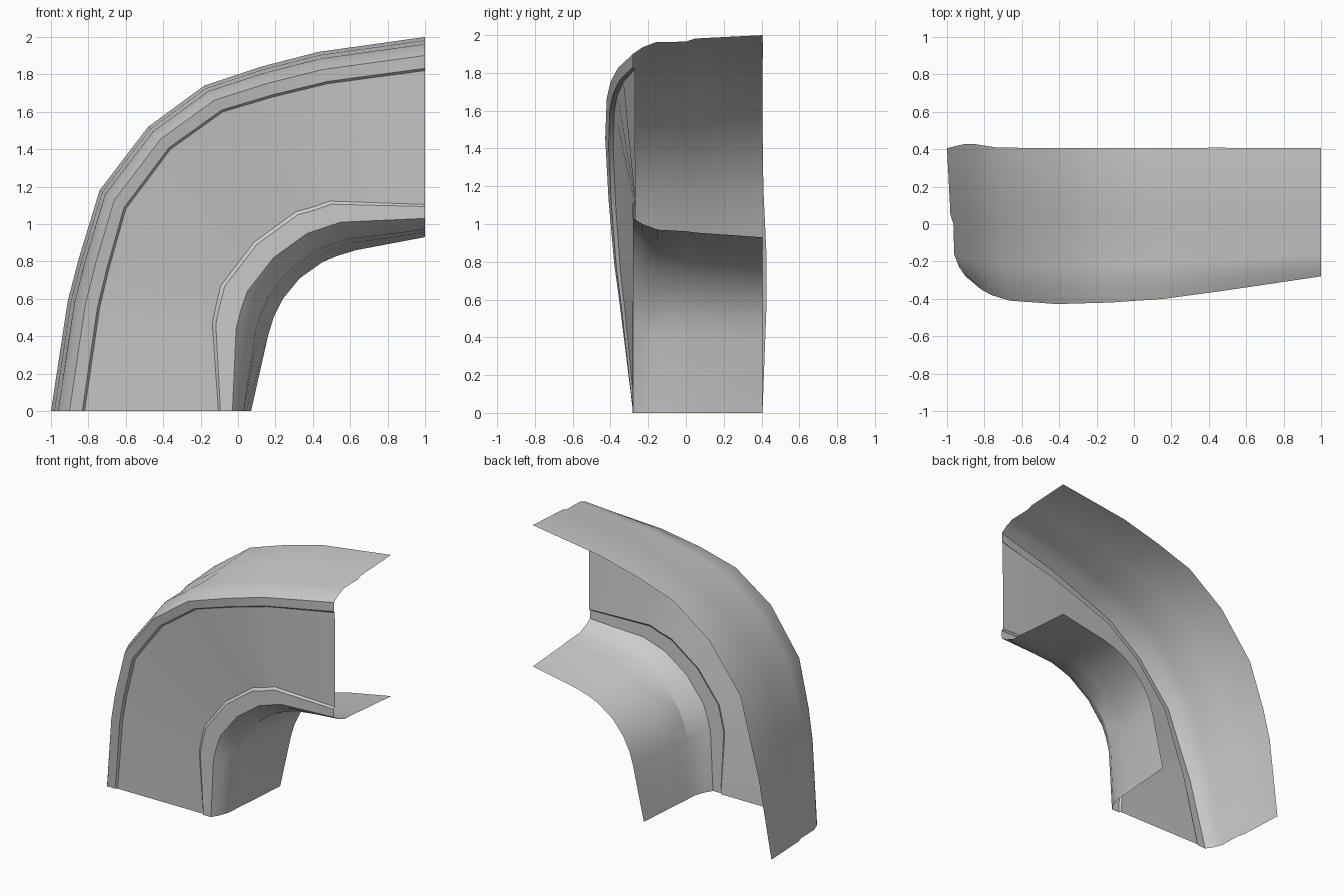
import bpy, bmesh, math

if "Cube" in bpy.data.objects:
    bpy.data.objects.remove(bpy.data.objects["Cube"])

# Rails along the bend, (x, z) at nine stations from the foot to the open end
OUTER_BACK = [(-1, 0), (-.91, .59), (-.85, .82), (-.74, 1.18), (-.48, 1.52),
              (-.18, 1.74), (.12, 1.84), (.43, 1.92), (1, 2)]
OUTER_LIP = [(-.82, 0), (-.74, .55), (-.69, .76), (-.60, 1.08), (-.36, 1.40),
             (-.08, 1.60), (.19, 1.68), (.48, 1.75), (1, 1.82)]
INNER_LIP = [(-.03, 0), (-.01, .44), (.015, .54), (.05, .64), (.19, .82),
             (.37, .95), (.46, .98), (.55, 1.01), (1, 1.03)]
INNER_BACK = [(.07, 0), (.16, .40), (.19, .50), (.24, .60), (.33, .71),
              (.45, .795), (.53, .83), (.63, .86), (1, .93)]
BULGE = [0, .07, .10, .13, .148, .14, .12, .08, 0]      # forward swell of outer rim
BACK = [.405, .427, .427, .41, .405, .405, .405, .408, .405]


def mix(a, b, t, y):
    return (a[0] + (b[0] - a[0]) * t, y, a[1] + (b[1] - a[1]) * t)


def section(i):
    """Cross-section from the outer back edge round the front to the inner back edge."""
    ob, ol, il, ib = OUTER_BACK[i], OUTER_LIP[i], INNER_LIP[i], INNER_BACK[i]
    b, back = BULGE[i], BACK[i]
    recess = .01 + .1 * b
    outer = [(0, back), (.10, .05), (.19, .0), (.21, -.16 - .45 * b),
             (.36, -.23 - .75 * b), (.55, -.28 - b),
             (.93, -.28 - .88 * b), (1, -.28 - .88 * b + recess)]
    inner = [(-.75, -.268), (-.64, -.282), (0, -.28), (.3, -.23),
             (.6, -.15), (.68, 0), (.75, .05), (1, .405)]
    return [mix(ob, ol, t, y) for t, y in outer] + [mix(il, ib, t, y) for t, y in inner]


# Channel shell: one skin lofted through the sections
bm = bmesh.new()
rows = [[bm.verts.new(p) for p in section(i)] for i in range(len(BULGE))]
for r0, r1 in zip(rows, rows[1:]):
    for j in range(len(r0) - 1):
        bm.faces.new((r0[j], r0[j + 1], r1[j + 1], r1[j]))
bmesh.ops.recalc_face_normals(bm, faces=bm.faces)
bm.normal_update()
# Outward direction: the broad front panel must face -y
panel = max(bm.faces, key=lambda f: f.calc_area() * abs(f.normal.y))
if panel.normal.y > 0:
    bmesh.ops.reverse_faces(bm, faces=bm.faces)
mesh = bpy.data.meshes.new("curved_channel")
bm.to_mesh(mesh)
bm.free()
shell = bpy.data.objects.new("curved_channel", mesh)
bpy.context.collection.objects.link(shell)

bpy.context.view_layer.objects.active = shell
shell.select_set(True)
bpy.ops.object.shade_smooth_by_angle(angle=math.radians(28))
